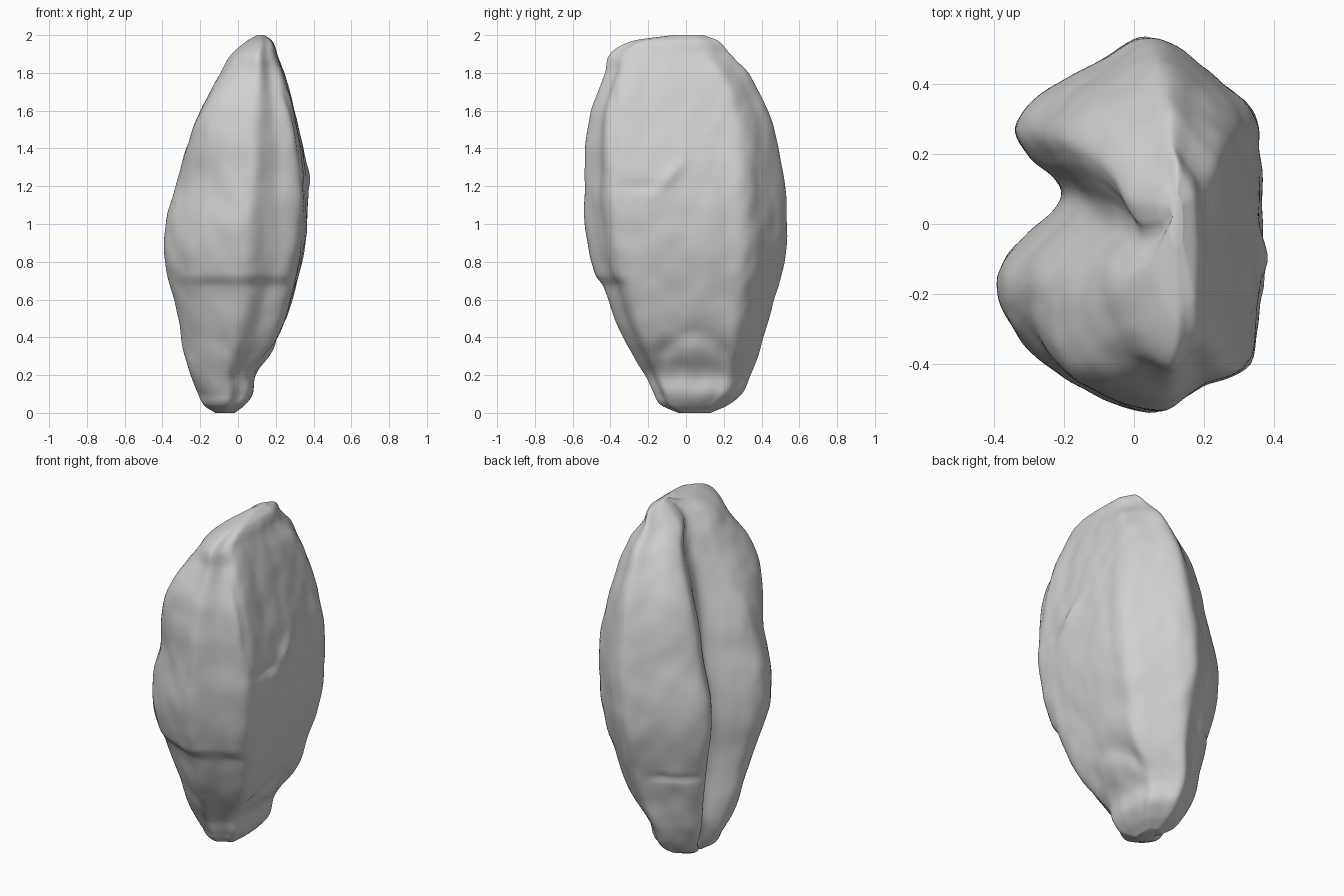
import bpy
import bmesh
from math import exp, cos, pi, sqrt
from mathutils import Vector, noise

cube = bpy.data.objects.get("Cube")
if cube:
    bpy.data.objects.remove(cube, do_unlink=True)

# Outline by height: z, x min, x max, y min, y max
OUTLINE = [
    (0, -.12, -.02, -.04, .13), (.04, -.18, .03, -.13, .22),
    (.1, -.21, .07, -.17, .29), (.2, -.25, .085, -.22, .34),
    (.3, -.28, .16, -.28, .38), (.4, -.3, .22, -.33, .41),
    (.6, -.34, .29, -.43, .47), (.8, -.385, .34, -.5, .52),
    (1, -.385, .37, -.535, .535), (1.2, -.33, .37, -.54, .525),
    (1.4, -.28, .345, -.53, .49), (1.6, -.2, .3, -.5, .43),
    (1.8, -.09, .25, -.43, .33), (1.9, -.03, .21, -.4, .23),
    (1.97, .05, .18, -.28, .17), (2, .1, .14, -.07, .09),
]

# Cross-sections with a flat back on +x and a furrow on -x
MIDDLE = [
    (.38, 0), (.37, .2), (.35, .33), (.2, .45), (.05, .535), (-.1, .46),
    (-.25, .38), (-.33, .28), (-.29, .19), (-.22, .13), (-.195, .08),
    (-.22, .03), (-.3, -.04), (-.37, -.12), (-.385, -.2), (-.34, -.3),
    (-.24, -.41), (-.1, -.49), (.06, -.535), (.2, -.46), (.34, -.39),
    (.375, -.2),
]
SHOULDER = [
    (.38, 0), (.375, .2), (.35, .35), (.2, .46), (.05, .535), (-.1, .47),
    (-.24, .41), (-.33, .32), (-.32, .25), (-.25, .17), (-.19, .1),
    (-.19, .03), (-.27, -.05), (-.35, -.13), (-.385, -.24), (-.37, -.38),
    (-.29, -.48), (-.12, -.52), (.06, -.535), (.2, -.47), (.35, -.41),
    (.375, -.2),
]
STEPS, LEVELS = 8, 150


def smooth_section(points):
    """Closed spline through the section points, scaled to unit size."""
    result, n = [], len(points)
    for i in range(n):
        a, b, c, d = (Vector(points[(i + k) % n]) for k in (-1, 0, 1, 2))
        for s in range(STEPS):
            t = s / STEPS
            p = b + (c - a) * t / 2 + (a * 2 - b * 5 + c * 4 - d) * t * t / 2
            p += (b * 3 - a - c * 3 + d) * t ** 3 / 2
            result.append(Vector((p.x / .385, p.y / .535)))
    return result


def slope(i, k):
    lo, hi = OUTLINE[max(i - 1, 0)], OUTLINE[min(i + 1, len(OUTLINE) - 1)]
    return (hi[k] - lo[k]) / (hi[0] - lo[0])


def bounds(z):
    """Smoothly interpolated outline at one height."""
    i = 0
    while i < len(OUTLINE) - 2 and z > OUTLINE[i + 1][0]:
        i += 1
    a, b = OUTLINE[i], OUTLINE[i + 1]
    h = b[0] - a[0]
    t = (z - a[0]) / h
    e = t * t * (3 - 2 * t)
    return [a[k] * (1 - e) + b[k] * e
            + h * slope(i, k) * t * (1 - t) ** 2
            - h * slope(i + 1, k) * t * t * (1 - t) for k in range(1, 5)]


def bell(value, centre, width):
    return exp(-((value - centre) / width) ** 2)


def step(value, edge, width):
    t = min(max((value - edge) / width, 0), 1)
    return t * t * (3 - 2 * t)


def add_relief(p, u, v):
    """Creases, germ and small wrinkles."""
    x, y, z = p
    back = step(u, .5, .4)
    # germ hollow with a rounded bud at the foot of the flat back
    ring = sqrt(((y - .04) / .22) ** 2 + ((z - .17) / .27) ** 2)
    germ = .01 * bell(ring, 0, .6) - .016 * bell(ring, .9, .2) * step(z, .15, .2)
    # scar and long crease on the flat back
    scar = .018 * bell(y + .09, (z - 1.25) * .7, .04) * bell(z, 1.25, .08)
    scar -= .012 * bell(z, 1.2, .03) * bell(y, -.25, .1)
    crease = -.01 * bell(y, -.38, .02) * step(z, 1.25, .15) * (1 - step(z, 1.65, .15))
    x += back * (germ + scar + crease)
    # cross creases on the two side lobes
    fold = .022 * step(-z, -.73, .06) * (1 - step(-z, -.66, .25)) * step(-v, .5, .35)
    fold += .012 * bell(z, .56, .02) * step(v, .4, .3) * step(-u, 0, .3)
    x -= u * fold * .5
    y -= v * fold
    # fine wrinkles
    q = Vector((x * 5, y * 5, z * 3))
    w = .009 * noise.noise(q) + .006 * noise.noise(q * 2.5)
    w *= step(z, 0, .1) * (1 - step(z, 1.9, .1))
    return Vector((x + u * w, y + v * w, z))


# Grain body, lofted from rings
middle, shoulder = smooth_section(MIDDLE), smooth_section(SHOULDER)
count = len(middle)
bm = bmesh.new()
rings = []
for level in range(LEVELS + 1):
    z = 1 - cos(pi * level / LEVELS)
    x0, x1, y0, y1 = bounds(z)
    # squarer shoulders that taper off again at the tip
    blend = step(z, 1.2, .45) - 1.2 * step(z, 1.67, .26)
    ring = []
    for m, s in zip(middle, shoulder):
        u, v = m.lerp(s, blend)
        x = (x0 + x1) / 2 + u * (x1 - x0) / 2
        y = (y0 + y1) / 2 + v * (y1 - y0) / 2
        ring.append(bm.verts.new(add_relief((x, y, z), u, v)))
    rings.append(ring)
for low, high in zip(rings, rings[1:]):
    for i in range(count):
        j = (i + 1) % count
        bm.faces.new((low[i], low[j], high[j], high[i]))
bm.faces.new(rings[0][::-1])
bm.faces.new(rings[-1])
bmesh.ops.recalc_face_normals(bm, faces=bm.faces)
for face in bm.faces:
    face.smooth = True

mesh = bpy.data.meshes.new("grain_kernel")
bm.to_mesh(mesh)
bm.free()
grain = bpy.data.objects.new("grain_kernel", mesh)
bpy.context.collection.objects.link(grain)

# Plain grey
grey = bpy.data.materials.new("plain_grey")
grey.use_nodes = True
colour = (.64, .64, .64, 1)
grey.diffuse_color = colour
grey.node_tree.nodes["Principled BSDF"].inputs["Base Color"].default_value = colour
mesh.materials.append(grey)
